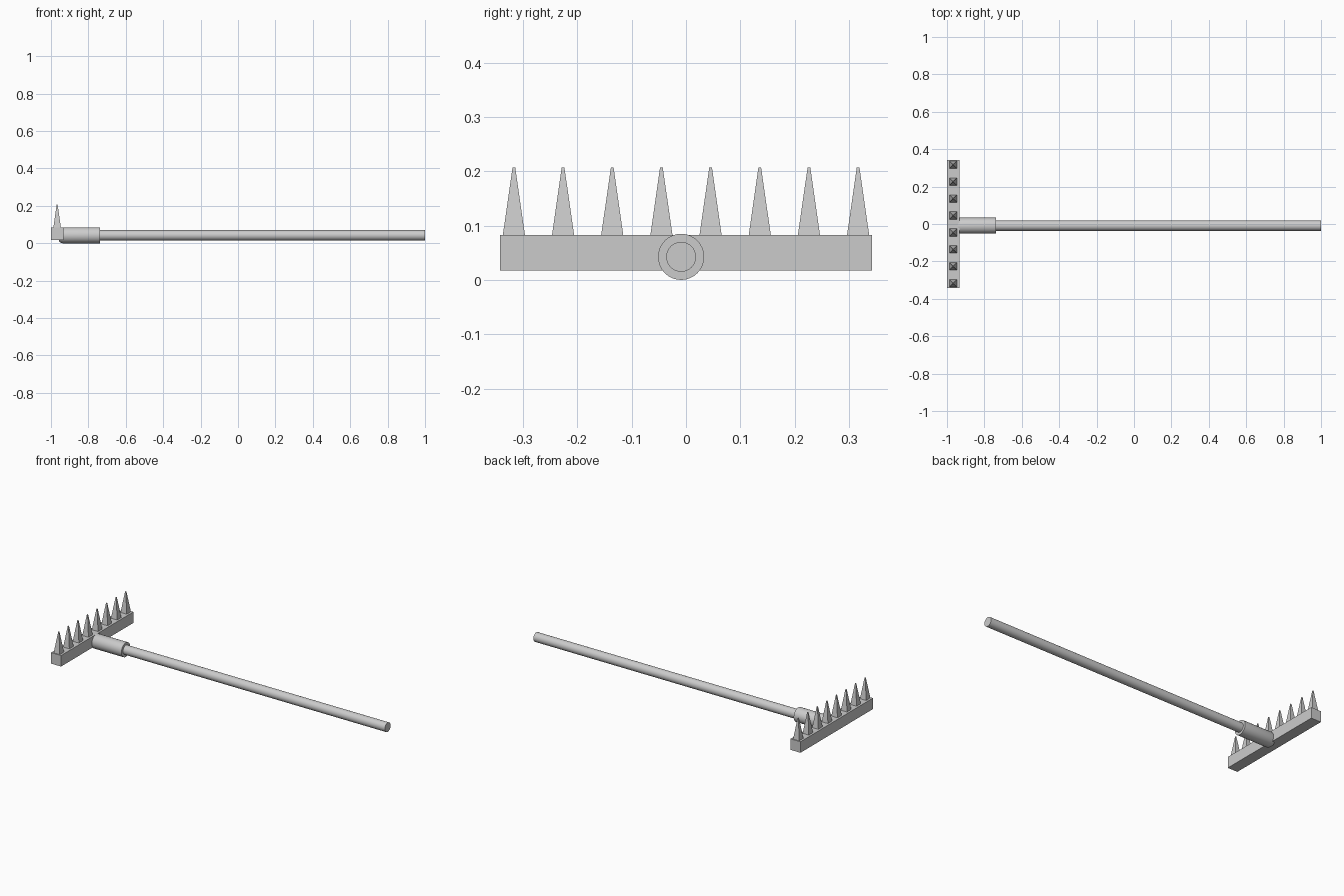
import bpy, bmesh, math
from mathutils import Vector

if "Cube" in bpy.data.objects:
    bpy.data.objects.remove(bpy.data.objects["Cube"])

SHAFT_Y, SHAFT_Z = -0.009, 0.0425


def finish(name, bm, smooth=False):
    bmesh.ops.recalc_face_normals(bm, faces=bm.faces)
    mesh = bpy.data.meshes.new(name)
    bm.to_mesh(mesh)
    bm.free()
    ob = bpy.data.objects.new(name, mesh)
    bpy.context.collection.objects.link(ob)
    if smooth:
        bpy.ops.object.select_all(action='DESELECT')
        ob.select_set(True)
        bpy.context.view_layer.objects.active = ob
        bpy.ops.object.shade_smooth_by_angle(angle=math.radians(35))
    return ob


def round_shaft(name, profile, sides=32):
    """Lathe a list of (x, radius) points around the shaft axis."""
    bm = bmesh.new()
    rings = []
    for x, r in profile:
        rings.append([bm.verts.new((x,
                                    SHAFT_Y + r * math.cos(2 * math.pi * i / sides),
                                    SHAFT_Z + r * math.sin(2 * math.pi * i / sides)))
                      for i in range(sides)])
    for a, b in zip(rings, rings[1:]):
        for i in range(sides):
            j = (i + 1) % sides
            bm.faces.new((a[i], a[j], b[j], b[i]))
    bm.faces.new(rings[0])
    bm.faces.new(rings[-1])
    return finish(name, bm, True)


# Head bar
bm = bmesh.new()
bmesh.ops.create_cube(bm, size=1)
for v in bm.verts:
    v.co = Vector((v.co.x * 0.066 - 0.967, v.co.y * 0.686, v.co.z * 0.066 + 0.05))
finish("head_bar", bm)


# Eight four-sided tines with narrow tips
def tine(name, y):
    bm = bmesh.new()
    base_z, tip_z = 0.083, 0.207
    rings = [[bm.verts.new((-0.967 + sx * h, y + sy * h, z))
              for sx, sy in ((-1, -1), (1, -1), (1, 1), (-1, 1))]
             for h, z in ((0.0203, base_z), (0.0025, tip_z))]
    for i in range(4):
        j = (i + 1) % 4
        bm.faces.new((rings[0][i], rings[0][j], rings[1][j], rings[1][i]))
    bm.faces.new(rings[0])
    bm.faces.new(rings[1])
    finish(name, bm)


for i in range(8):
    tine(f"tine_{i + 1}", -0.317 + i * 0.634 / 7)

# Socket, its rounded end showing slightly under the bar
round_shaft("socket", [(-0.957, 0.032), (-0.950, 0.039), (-0.938, 0.0425), (-0.738, 0.0425)])

# Long round handle
round_shaft("handle", [(-0.74, 0.0275), (1.0, 0.0275)])
